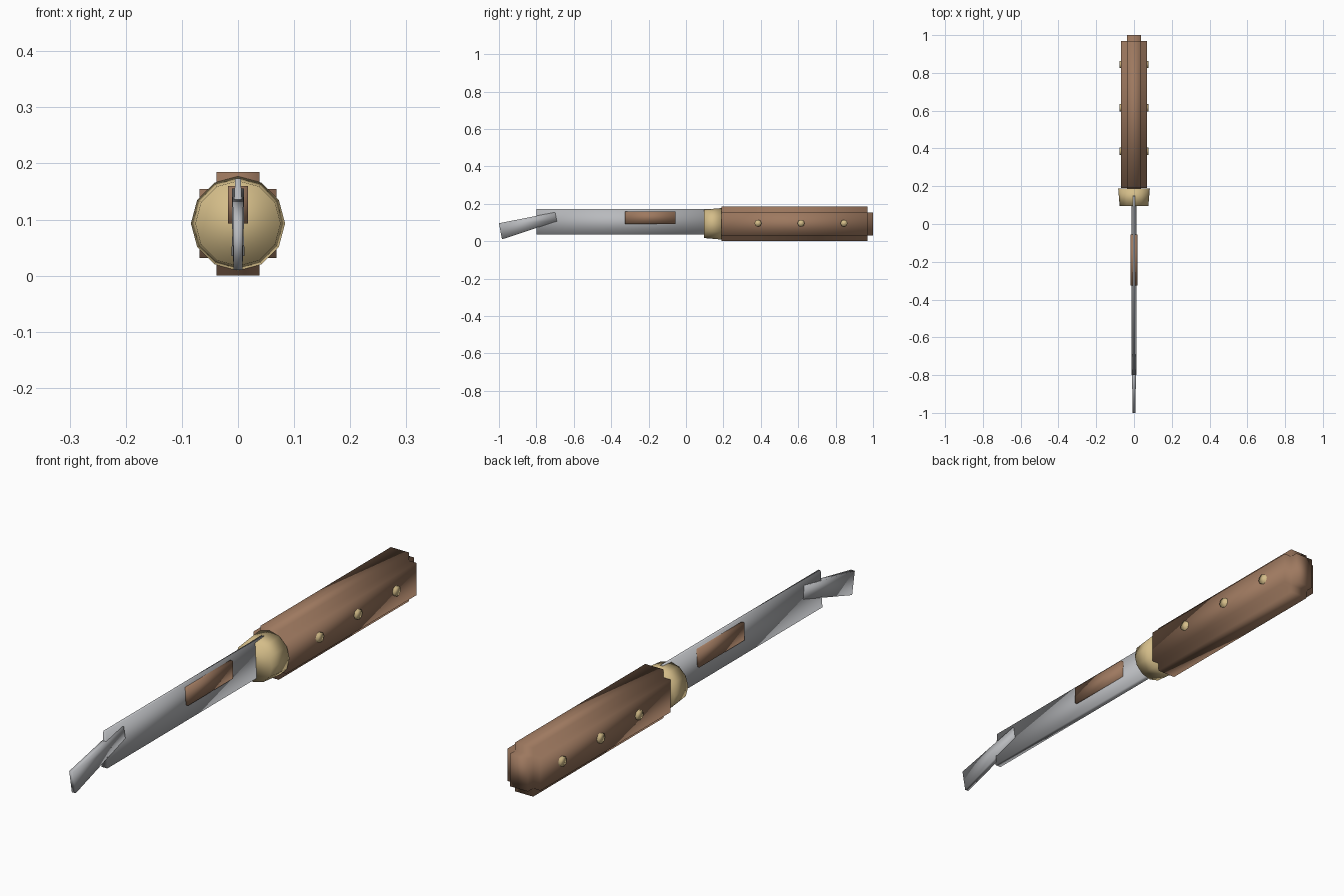
import bpy
import bmesh
from math import pi
from mathutils import Matrix, Vector

cube = bpy.data.objects.get("Cube")
if cube:
    bpy.data.objects.remove(cube, do_unlink=True)


def material(name, color):
    mat = bpy.data.materials.new(name)
    mat.use_nodes = True
    mat.diffuse_color = (*color, 1)
    shader = next(n for n in mat.node_tree.nodes if n.type == "BSDF_PRINCIPLED")
    shader.inputs["Base Color"].default_value = (*color, 1)
    return mat


wood = material("brown wood", (0.34, 0.19, 0.115))
brass = material("pale brass", (0.66, 0.51, 0.25))
steel = material("grey steel", (0.48, 0.49, 0.51))


def finish(bm, name, mat):
    bmesh.ops.recalc_face_normals(bm, faces=bm.faces)
    for face in bm.faces:
        face.smooth = True
    mesh = bpy.data.meshes.new(name)
    bm.to_mesh(mesh)
    bm.free()
    mesh.materials.append(mat)
    obj = bpy.data.objects.new(name, mesh)
    bpy.context.collection.objects.link(obj)
    return obj


def box(low, high):
    bm = bmesh.new()
    bmesh.ops.create_cube(bm, size=1)
    low, high = Vector(low), Vector(high)
    for v in bm.verts:
        v.co = (low + high) / 2 + v.co * (high - low)
    return bm


def bar(name, profile, half_width, mat):
    """Side profile in (y, z), with a thickness that depends on the point."""
    bm = bmesh.new()
    sides = [[bm.verts.new((s * half_width(y, z), y, z)) for y, z in profile]
             for s in (-1, 1)]
    for side in sides:
        bm.faces.new(side)
    for i in range(len(profile)):
        j = (i + 1) % len(profile)
        bm.faces.new((sides[0][i], sides[0][j], sides[1][j], sides[1][i]))
    return finish(bm, name, mat)


# Handle: a core with a raised panel on each of its six sides
bm = box((-0.038, 0.19, 0.031), (0.038, 0.97, 0.154))
bm.normal_update()
for face in list(bm.faces):
    offset = face.normal.copy() * 0.031
    new = bmesh.ops.extrude_face_region(bm, geom=[face])["geom"]
    bmesh.ops.translate(bm, vec=offset,
                        verts=[g for g in new if isinstance(g, bmesh.types.BMVert)])
    if face.is_valid:
        bmesh.ops.delete(bm, geom=[face], context="FACES_ONLY")
finish(bm, "handle", wood)

# Bolster: tapered twelve-sided collar
bm = bmesh.new()
bmesh.ops.create_cone(bm, cap_ends=True, segments=12, radius1=0.076, radius2=0.084,
                      depth=0.094,
                      matrix=Matrix.Translation((0, 0.142, 0.093)) @ Matrix.Rotation(-pi / 2, 4, "X"))
finish(bm, "bolster", brass)

# Rivets through the handle
for i in range(3):
    bm = bmesh.new()
    bmesh.ops.create_cone(bm, cap_ends=True, segments=8, radius1=0.019, radius2=0.019,
                          depth=0.156,
                          matrix=Matrix.Translation((0, 0.385 + 0.23 * i, 0.096)) @ Matrix.Rotation(pi / 2, 4, "Y"))
    finish(bm, f"rivet_{i + 1}", brass)

# Blade: wedge section, thin at the top
bar("blade", [(-0.8, 0.035), (0.15, 0.035), (0.15, 0.173), (-0.8, 0.173)],
    lambda y, z: 0.012 if z < 0.1 else 0.005, steel)

# Bent tip
bar("blade_tip", [(-1.0, 0.096), (-0.984, 0.01), (-0.69, 0.107), (-0.70, 0.155)],
    lambda y, z: 0.008 if y < -0.8 else 0.011, steel)

# Wooden inlay on both sides of the blade
finish(box((-0.018, -0.325, 0.093), (0.018, -0.055, 0.16)), "blade_inlay", wood)
